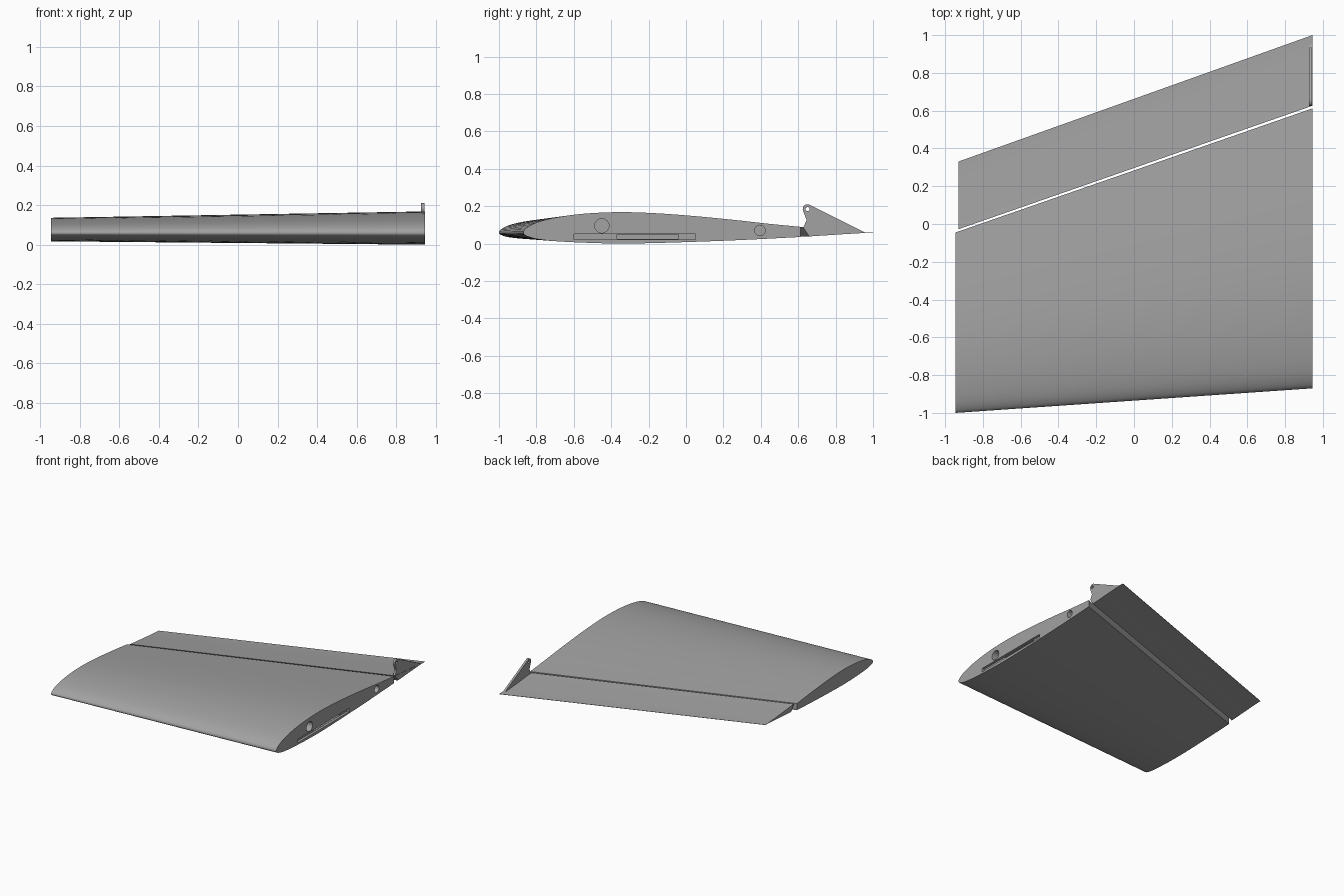
import bpy, bmesh, math
from mathutils import Vector

if "Cube" in bpy.data.objects:
    bpy.data.objects.remove(bpy.data.objects["Cube"])

grey = bpy.data.materials.new("wing grey")
grey.diffuse_color = (0.36, 0.36, 0.36, 1)
grey.use_nodes = True
grey.node_tree.nodes["Principled BSDF"].inputs["Base Color"].default_value = grey.diffuse_color

# Aerofoil: chord fraction, upper height, lower height (root size)
FOIL = [(0, 0, 0), (.004, .018, -.012), (.015, .034, -.022), (.04, .056, -.034),
        (.09, .080, -.045), (.17, .101, -.053), (.27, .110, -.058), (.36, .106, -.056),
        (.47, .092, -.050), (.6, .069, -.041), (.7, .048, -.032), (.8, .030, -.022),
        (.97, .003, -.002), (1, .001, -.001)]
ROOT_X, TIP_X, ROOT_CHORD, MID_Z = .945, -.945, 1.87, .058


def lerp(a, b, t):
    return a + (b - a) * t


def height(f, side):
    """Smooth height of the upper (1) or lower (2) skin at chord fraction f."""
    s = math.sqrt(max(f, 0))
    xs = [math.sqrt(p[0]) for p in FOIL]
    ys = [p[side] for p in FOIL]
    n = len(xs)
    slope = lambda k: ((ys[min(k + 1, n - 1)] - ys[max(k - 1, 0)])
                       / (xs[min(k + 1, n - 1)] - xs[max(k - 1, 0)]))
    i = max(k for k in range(n - 1) if xs[k] <= s)
    d = xs[i + 1] - xs[i]
    t = (s - xs[i]) / d
    return ((2 * t**3 - 3 * t**2 + 1) * ys[i] + (t**3 - 2 * t**2 + t) * d * slope(i)
            + (3 * t**2 - 2 * t**3) * ys[i + 1] + (t**3 - t**2) * d * slope(i + 1))


def station(x):
    """Leading edge y and chord at a span position."""
    t = (ROOT_X - x) / (ROOT_X - TIP_X)
    lead = lerp(-.87, -1.0, t)
    return lead, lerp(1.0, .325, t) - lead


def skin(x, y, side):
    lead, chord = station(x)
    f = min(max((y - lead) / chord, 0), 1)
    return Vector((x, y, MID_Z + height(f, side) * chord / ROOT_CHORD))


def body_section(x, rear):
    lead = station(x)[0]
    ys = [lead + (rear - lead) * (k / 28)**2 for k in range(29)]
    return [skin(x, y, 1) for y in reversed(ys)] + [skin(x, y, 2) for y in ys[1:]]


def flap_section(x, front):
    lead, chord = station(x)
    trail = lead + chord
    up = [skin(x, lerp(trail, front, k / 8), 1) for k in range(9)]
    low = [skin(x, lerp(front + .033, trail, k / 8), 2) for k in range(9)]
    return up + low


def loft(name, a, b):
    """Solid between two matching outlines with flat end caps."""
    bm = bmesh.new()
    va, vb = [bm.verts.new(p) for p in a], [bm.verts.new(p) for p in b]
    n = len(va)
    for i in range(n):
        j = (i + 1) % n
        bm.faces.new((va[i], va[j], vb[j], vb[i]))
    bm.faces.new(va[::-1])
    bm.faces.new(vb)
    bmesh.ops.recalc_face_normals(bm, faces=bm.faces)
    me = bpy.data.meshes.new(name)
    bm.to_mesh(me)
    bm.free()
    me.materials.append(grey)
    ob = bpy.data.objects.new(name, me)
    bpy.context.collection.objects.link(ob)
    return ob


def prism(name, outline, x0, x1):
    return loft(name, [Vector((x0, y, z)) for y, z in outline],
                [Vector((x1, y, z)) for y, z in outline])


def circle(y, z, r, n=32):
    return [(y + r * math.cos(2 * math.pi * k / n), z + r * math.sin(2 * math.pi * k / n))
            for k in range(n)]


def activate(ob):
    bpy.ops.object.select_all(action='DESELECT')
    ob.select_set(True)
    bpy.context.view_layer.objects.active = ob


def cut(ob, outline, x0, x1):
    cutter = prism("cutter", outline, x0, x1)
    mod = ob.modifiers.new("cut", 'BOOLEAN')
    mod.operation, mod.solver, mod.object = 'DIFFERENCE', 'EXACT', cutter
    activate(ob)
    bpy.ops.object.modifier_apply(modifier=mod.name)
    bpy.data.objects.remove(cutter)


def smooth(ob):
    activate(ob)
    bpy.ops.object.shade_smooth_by_angle(angle=math.radians(30))


# Main wing panel
panel = loft("wing_panel", body_section(ROOT_X, .612), body_section(TIP_X, -.045))

# Spar tube hole, locating pin hole and wiring slot in the root face
cut(panel, circle(-.45, .095, .038), .65, 1.0)
cut(panel, circle(.395, .07, .028), .75, 1.0)
rect = lambda y0, y1, z0, z1: [(y0, z0), (y1, z0), (y1, z1), (y0, z1)]
cut(panel, rect(-.6, .05, .022, .050), .925, 1.0)
cut(panel, rect(-.37, -.04, .024, .048), .87, 1.0)
smooth(panel)

# Hinged control surface with bevelled front
flap_tip = -.93
smooth(loft("control_surface", flap_section(ROOT_X, .626), flap_section(flap_tip, -.028)))

# Control horn with rounded, drilled top
arc = [(.65 + .026 * math.cos(a), .184 + .026 * math.sin(a))
       for a in (math.radians(60 + 15 * k) for k in range(11))]
horn = prism("control_horn", arc + [(.645, .125), (.628, .088), (.665, .055),
                                    (.94, .057), (.95, .063)], .926, .943)
cut(horn, circle(.65, .184, .011, 16), .9, 1.0)
smooth(horn)
